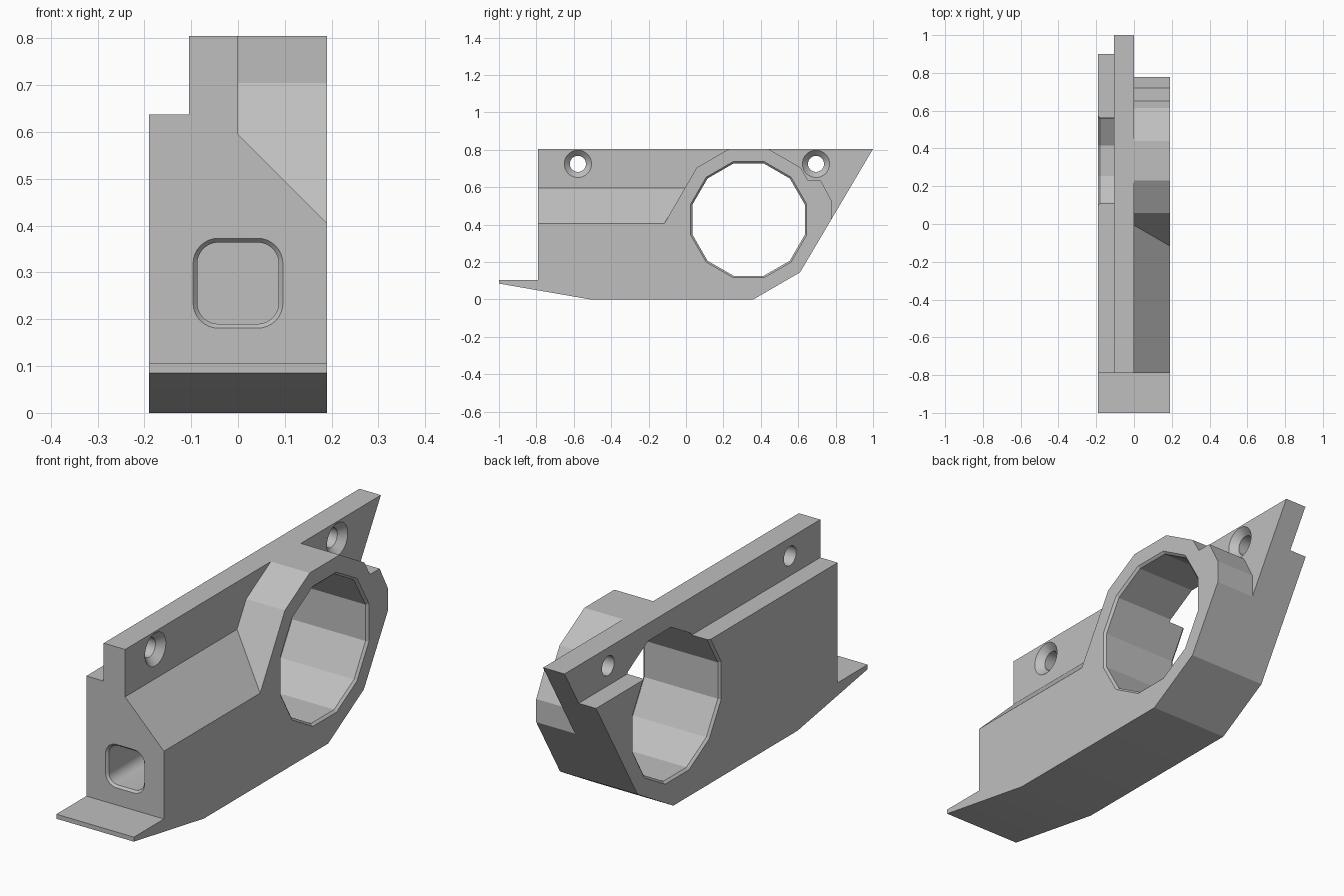
import bpy
import bmesh
from math import sin, cos, pi, radians

if "Cube" in bpy.data.objects:
    bpy.data.objects.remove(bpy.data.objects["Cube"], do_unlink=True)

grey = bpy.data.materials.new("plain grey")
grey.use_nodes = True
colour = (0.52, 0.52, 0.52, 1)
grey.diffuse_color = colour
grey.node_tree.nodes["Principled BSDF"].inputs["Base Color"].default_value = colour


def loft(name, rings):
    """Closed solid skinned through matching rings of points."""
    bm = bmesh.new()
    loops = [[bm.verts.new(p) for p in ring] for ring in rings]
    n = len(loops[0])
    for a, b in zip(loops, loops[1:]):
        for i in range(n):
            j = (i + 1) % n
            bm.faces.new((a[i], a[j], b[j], b[i]))
    bm.faces.new(loops[0])
    bm.faces.new(loops[-1])
    bmesh.ops.recalc_face_normals(bm, faces=bm.faces)
    mesh = bpy.data.meshes.new(name)
    bm.to_mesh(mesh)
    bm.free()
    mesh.materials.append(grey)
    obj = bpy.data.objects.new(name, mesh)
    bpy.context.collection.objects.link(obj)
    return obj


def side_prism(name, profile, x0, x1):
    """Side profile (y, z) extruded across the width."""
    return loft(name, [[(x, y, z) for y, z in profile] for x in (x0, x1)])


def bore(name, y, z, sides, steps):
    """Turned cutter along x; steps are (x, radius)."""
    angles = [2 * pi * (i + 0.5) / sides for i in range(sides)]
    return loft(name, [[(x, y + r * cos(a), z + r * sin(a)) for a in angles]
                       for x, r in steps])


def rounded_square(y, z, half, radius, seg=8):
    """Rounded square ring facing the front."""
    ring = []
    c = half - radius
    for q, (sx, sz) in enumerate([(1, 1), (-1, 1), (-1, -1), (1, -1)]):
        for i in range(seg + 1):
            a = pi / 2 * (q + i / seg)
            ring.append((sx * c + radius * cos(a), y, z + sz * c + radius * sin(a)))
    return ring


def combine(target, tool, operation="DIFFERENCE"):
    """Apply a boolean and discard the helper."""
    tool.hide_render = True
    mod = target.modifiers.new("cut", "BOOLEAN")
    mod.operation = operation
    mod.solver = "EXACT"
    mod.object = tool
    bpy.context.view_layer.objects.active = target
    bpy.ops.object.modifier_apply(modifier=mod.name)
    bpy.data.objects.remove(tool, do_unlink=True)


W = 0.19       # half width
WEB = -0.105   # outer face of the mounting web

# Bracket body with front lip and raked back
body = side_prism("bracket_body", [
    (-1, 0.085), (-0.51, 0), (0.36, 0), (0.61, 0.145), (1, 0.805),
    (-0.79, 0.805), (-0.79, 0.105), (-1, 0.105)], -W, W)

# Ledge beside the mounting web
combine(body, side_prism("ledge_cutter", [
    (-1.5, 0.637), (1.5, 0.637), (1.5, 1), (-1.5, 1)], -0.3, WEB))

# Sloped shoulder in front of the ring housing
shoulder = loft("shoulder_cutter", [
    [(0, y, 0.595), (0.3, y, 0.295), (0.3, y, 1), (0, y, 1)] for y in (-1.4, 0.5)])
combine(shoulder, side_prism("shoulder_limit", [
    (-1.5, 0.2), (-0.235, 0.2), (0.057, 0.705), (0.23, 0.805),
    (0.308, 0.85), (-1.5, 0.85)], -0.1, 0.4), "INTERSECT")
combine(body, shoulder)

# Stepped clearance behind the ring housing
combine(body, side_prism("rear_cutter", [
    (0.362, 0.85), (0.44, 0.805), (0.613, 0.705), (0.652, 0.637), (0.72, 0.637),
    (0.777, 0.53), (0.777, 0.35), (1.2, 0.35), (1.2, 0.85)], 0, 0.3))

# Twelve-sided opening with chamfered rims
R, C = 0.311, 0.01
combine(body, bore("ring_cutter", 0.335, 0.427, 12, [
    (-W - C, R + 2 * C), (-W + C, R), (W - C, R), (W + C, R + 2 * C)]))

# Countersunk screw holes
for y in (-0.578, 0.695):
    combine(body, bore("screw_cutter", y, 0.725, 32, [
        (-0.15, 0.043), (-0.03, 0.043), (0.005, 0.078)]))

# Rounded pocket with chamfered rim in the front
combine(body, loft("pocket_cutter", [
    rounded_square(y, 0.277, half, half - 0.042)
    for y, half in ((-0.25, 0.087), (-0.78, 0.087), (-0.8, 0.105))]))

# Soft shading on the round holes, crisp edges elsewhere
bpy.ops.object.select_all(action="DESELECT")
body.select_set(True)
bpy.context.view_layer.objects.active = body
bpy.ops.object.shade_smooth_by_angle(angle=radians(20))
